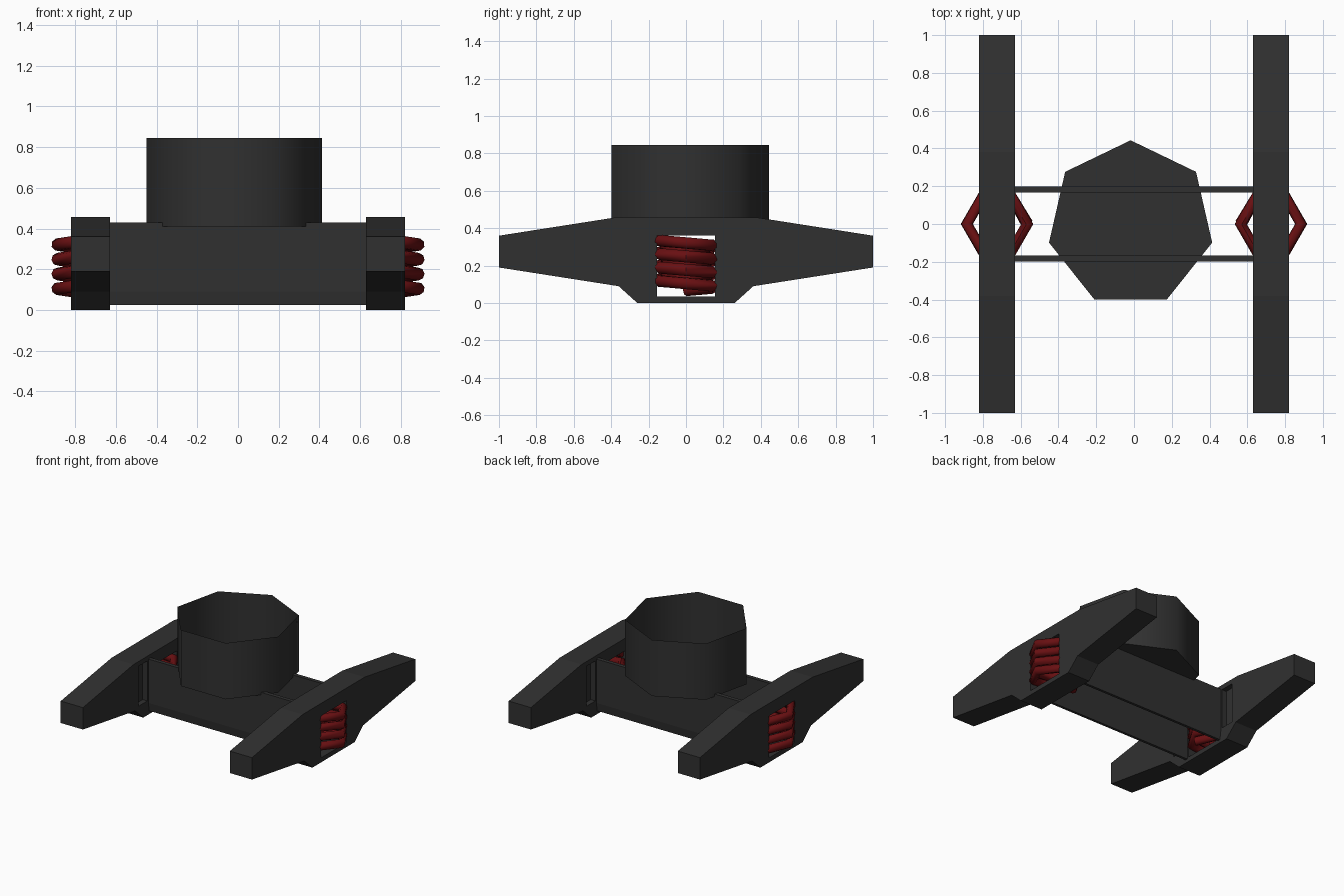
import bpy, bmesh, math

if "Cube" in bpy.data.objects:
    bpy.data.objects.remove(bpy.data.objects["Cube"])


def material(name, rgb):
    m = bpy.data.materials.new(name)
    m.diffuse_color = (*rgb, 1)
    m.use_nodes = True
    m.node_tree.nodes["Principled BSDF"].inputs["Base Color"].default_value = m.diffuse_color
    return m


DARK = material("dark_metal", (0.03, 0.03, 0.03))
RED = material("red_spring", (0.14, 0.005, 0.006))


def extrude_x(name, profile, x0, x1, mat=None):
    """Solid made from a (y, z) outline swept from x0 to x1."""
    bm = bmesh.new()
    face = bm.faces.new([bm.verts.new((x0, y, z)) for y, z in profile])
    out = bmesh.ops.extrude_face_region(bm, geom=[face])
    verts = [g for g in out["geom"] if isinstance(g, bmesh.types.BMVert)]
    bmesh.ops.translate(bm, verts=verts, vec=(x1 - x0, 0, 0))
    bmesh.ops.recalc_face_normals(bm, faces=bm.faces)
    mesh = bpy.data.meshes.new(name)
    bm.to_mesh(mesh)
    bm.free()
    obj = bpy.data.objects.new(name, mesh)
    bpy.context.collection.objects.link(obj)
    if mat:
        mesh.materials.append(mat)
    return obj


def activate(obj):
    bpy.ops.object.select_all(action='DESELECT')
    obj.select_set(True)
    bpy.context.view_layer.objects.active = obj


def cut(obj, y0, y1, z0, z1, x0, x1):
    """Subtract a box from obj."""
    cutter = extrude_x("cutter", [(y0, z0), (y1, z0), (y1, z1), (y0, z1)], x0, x1)
    cutter.hide_render = True
    mod = obj.modifiers.new("cut", 'BOOLEAN')
    mod.operation = 'DIFFERENCE'
    mod.solver = 'EXACT'
    mod.object = cutter
    activate(obj)
    bpy.ops.object.modifier_apply(modifier=mod.name)
    bpy.data.objects.remove(cutter)


half = [(0.26, 0), (0.36, 0.09), (1, 0.19), (1, 0.36), (0.38, 0.457)]
side_profile = half + [(-y, z) for y, z in reversed(half)]

for side, s in (("right", 1), ("left", -1)):
    # side frame with a spring window and slots beside the cross plates
    frame = extrude_x(side + "_side_frame", side_profile, s * 0.63, s * 0.82, DARK)
    cut(frame, -0.155, 0.155, 0.035, 0.36, s * 0.5, s * 0.95)
    for e in (1, -1):
        ys = sorted((e * 0.21, e * 0.32))
        cut(frame, ys[0], ys[1], 0.11, 0.42, s * 0.6, s * 0.67)

    # six-sided coil spring
    curve = bpy.data.curves.new(side + "_spring", 'CURVE')
    curve.dimensions = '3D'
    curve.bevel_depth = 0.032
    curve.bevel_resolution = 2
    curve.use_fill_caps = True
    spline = curve.splines.new('POLY')
    count = 24
    spline.points.add(count - 1)
    for i in range(count):
        a = math.pi - i * math.pi / 3
        spline.points[i].co = (s * (0.725 + 0.16 * math.cos(a)),
                               0.16 * math.sin(a), 0.069 + 0.012 * i, 1)
    curve.materials.append(RED)
    spring = bpy.data.objects.new(side + "_spring", curve)
    bpy.context.collection.objects.link(spring)
    activate(spring)
    bpy.ops.object.convert(target='MESH')
    bpy.ops.object.shade_smooth_by_angle(angle=math.radians(50))

# thin cross plates joining the frames
for name, e in (("front_cross_plate", -1), ("back_cross_plate", 1)):
    plate = [(0.168, 0.025), (0.188, 0.025), (0.198, 0.09), (0.198, 0.43), (0.168, 0.43)]
    extrude_x(name, [(e * y, z) for y, z in plate], -0.63, 0.63, DARK)

# open seven-sided cup with a flat floor
bm = bmesh.new()
ring = []
for z in (0.41, 0.845):
    ring.append([bm.verts.new((-0.018 + 0.443 * math.sin(i * math.tau / 7),
                               0.443 * math.cos(i * math.tau / 7), z)) for i in range(7)])
for i in range(7):
    j = (i + 1) % 7
    bm.faces.new((ring[0][j], ring[0][i], ring[1][i], ring[1][j]))
bm.faces.new(ring[0])
mesh = bpy.data.meshes.new("cup")
bm.to_mesh(mesh)
bm.free()
mesh.materials.append(DARK)
cup = bpy.data.objects.new("cup", mesh)
bpy.context.collection.objects.link(cup)
activate(cup)
bpy.ops.object.shade_smooth_by_angle(angle=math.radians(60))
